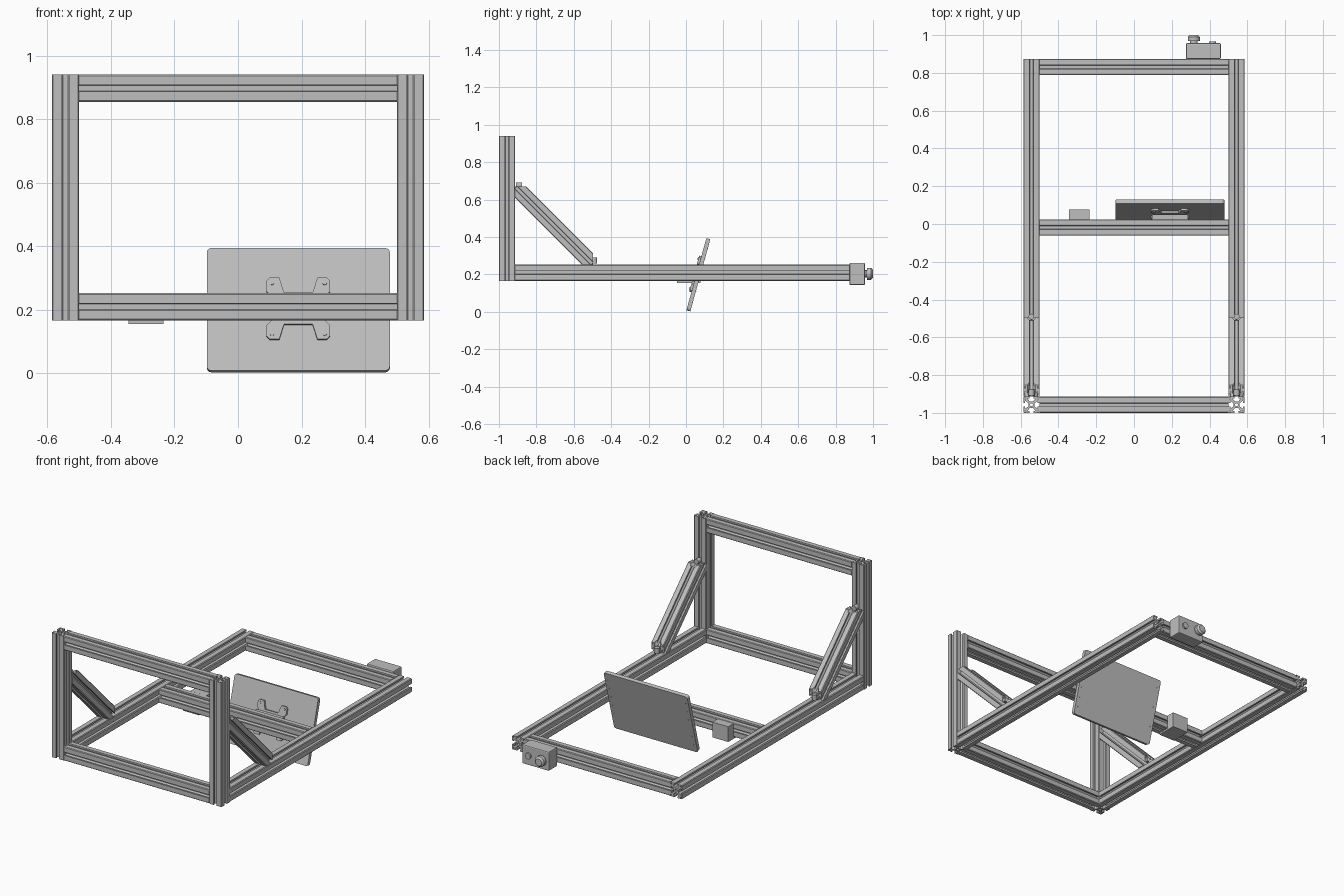
import bpy, bmesh, math
from mathutils import Matrix, Vector

cube = bpy.data.objects.get("Cube")
if cube:
    bpy.data.objects.remove(cube, do_unlink=True)

scene = bpy.context.scene
grey = bpy.data.materials.new("aluminium grey")
grey.use_nodes = True
grey.diffuse_color = (0.52, 0.52, 0.52, 1)
grey.node_tree.nodes["Principled BSDF"].inputs["Base Color"].default_value = grey.diffuse_color

A = 0.043               # half width of a beam
LOW, HIGH = 0.209, 0.897  # centre heights of lower and upper beams
SIDE = 0.543            # x of the side rails
FRONT, REAR = -0.957, 0.831


def add_mesh(name, mesh, matrix=Matrix()):
    mesh.materials.clear()
    mesh.materials.append(grey)
    ob = bpy.data.objects.new(name, mesh)
    scene.collection.objects.link(ob)
    ob.matrix_world = matrix
    return ob


def extrude_outline(loops, depth):
    """Solid from closed outlines (inner ones are holes), centred along z."""
    curve = bpy.data.curves.new("outline", 'CURVE')
    curve.dimensions, curve.fill_mode, curve.extrude = '2D', 'BOTH', depth / 2
    for pts in loops:
        s = curve.splines.new('POLY')
        s.points.add(len(pts) - 1)
        for p, q in zip(s.points, pts):
            p.co = (q[0], q[1], 0, 1)
        s.use_cyclic_u = True
    tmp = bpy.data.objects.new("outline", curve)
    scene.collection.objects.link(tmp)
    bpy.context.view_layer.update()
    mesh = bpy.data.meshes.new_from_object(tmp.evaluated_get(bpy.context.evaluated_depsgraph_get()))
    bpy.data.objects.remove(tmp, do_unlink=True)
    bm = bmesh.new()
    bm.from_mesh(mesh)
    bmesh.ops.remove_doubles(bm, verts=bm.verts, dist=1e-5)
    bmesh.ops.recalc_face_normals(bm, faces=bm.faces)
    for f in bm.faces:
        f.smooth = False
    bm.to_mesh(mesh)
    bm.free()
    return mesh


def slot_profile():
    """T-slot section: one quarter repeated four times, with hollow core and corners."""
    half = [(.016, .008), (.033, .021), (.033, .0105), (A, .0105), (A, .039)]
    quarter = half + [(y, x) for x, y in reversed(half)]
    hole = [(.031, .031), (.038, .031), (.038, .038), (.031, .038)]
    outer, corners = [], []
    for k in range(4):
        turn = Matrix.Rotation(k * math.pi / 2, 2)
        outer += [turn @ Vector(p) for p in quarter]
        corners.append([turn @ Vector(p) for p in hole])
    core = [(.008 * math.cos(i * math.pi / 6), .008 * math.sin(i * math.pi / 6)) for i in range(12)]
    return [outer, core] + corners


PROFILE = slot_profile()


def beam(name, start, end, miter=0):
    start, end = Vector(start), Vector(end)
    z = (end - start).normalized()
    x = Vector((0, 1, 0)) if abs(z.x) > 0.5 else Vector((1, 0, 0))
    y = z.cross(x)
    mesh = extrude_outline(PROFILE, (end - start).length)
    for v in mesh.vertices:
        v.co.z -= math.copysign(miter * v.co.y, v.co.z)
    rot = Matrix((x, y, z)).transposed().to_4x4()
    return add_mesh(name, mesh, Matrix.Translation((start + end) / 2) @ rot)


def box(name, lo, hi, bevel=0, matrix=Matrix()):
    lo, hi = Vector(lo), Vector(hi)
    bm = bmesh.new()
    bmesh.ops.create_cube(bm, size=1)
    bmesh.ops.scale(bm, vec=hi - lo, verts=bm.verts)
    bmesh.ops.translate(bm, vec=(lo + hi) / 2, verts=bm.verts)
    if bevel:
        bmesh.ops.bevel(bm, geom=bm.edges[:], offset=bevel, segments=2, affect='EDGES', profile=0.5)
    mesh = bpy.data.meshes.new(name)
    bm.to_mesh(mesh)
    bm.free()
    return add_mesh(name, mesh, matrix)


def rod(name, start, end, r, r2=None, sides=24, matrix=Matrix()):
    start, end = Vector(start), Vector(end)
    bm = bmesh.new()
    bmesh.ops.create_cone(bm, cap_ends=True, segments=sides, radius1=r,
                          radius2=r if r2 is None else r2, depth=(end - start).length)
    for f in bm.faces:
        f.smooth = len(f.verts) == 4 and sides > 8
    for e in bm.edges:
        e.smooth = all(f.smooth for f in e.link_faces)
    mesh = bpy.data.meshes.new(name)
    bm.to_mesh(mesh)
    bm.free()
    place = Matrix.Translation((start + end) / 2) @ (end - start).to_track_quat('Z', 'Y').to_matrix().to_4x4()
    return add_mesh(name, mesh, matrix @ place)


def bore(ob, start, end, r):
    """Cut a round hole and keep the result as a plain mesh."""
    cutter = rod("cutter", start, end, r)
    mod = ob.modifiers.new("bore", 'BOOLEAN')
    mod.operation, mod.solver, mod.object = 'DIFFERENCE', 'EXACT', cutter
    bpy.context.view_layer.update()
    mesh = bpy.data.meshes.new_from_object(ob.evaluated_get(bpy.context.evaluated_depsgraph_get()))
    ob.modifiers.clear()
    ob.data = mesh
    mesh.materials.clear()
    mesh.materials.append(grey)
    bpy.data.objects.remove(cutter, do_unlink=True)


# Frame sides: uprights, long rails and mitred braces with bolts
for side, sx in (("left", SIDE), ("right", -SIDE)):
    beam(side + "_upright", (sx, FRONT, LOW - A), (sx, FRONT, HIGH + A))
    beam(side + "_rail", (sx, FRONT + A, LOW), (sx, REAR + A, LOW))
    wall, floor = FRONT + A, LOW + A
    brace = beam(side + "_brace", (sx, wall, floor + .418), (sx, wall + .418, floor), miter=1)
    by, bz = wall + .424, floor + .424
    bore(brace, (sx, by, floor + .022), (sx, by, floor + .15), .022)
    bore(brace, (sx, wall + .022, bz), (sx, wall + .15, bz), .022)
    rod(side + "_lower_bolt", (sx, by, floor + .005), (sx, by, floor + .038), .015)
    rod(side + "_upper_bolt", (sx, wall + .005, bz), (sx, wall + .038, bz), .015)

# Cross beams
for name, y, z in (("front_lower_beam", FRONT, LOW), ("front_upper_beam", FRONT, HIGH),
                   ("middle_beam", -.019, LOW), ("rear_beam", REAR, LOW)):
    beam(name, (A - SIDE, y, z), (SIDE - A, y, z))

# Tilted display; local z points to the frame's front, local y up
tilt = Matrix.Translation((.19, .066, .198)) @ Matrix.Rotation(math.radians(90 - 15.5), 4, 'X')
W, H, T = .288, .2, .011
corner = []
for k, (cx, cy) in enumerate(((1, 1), (-1, 1), (-1, -1), (1, -1))):
    for i in range(5):
        a = (k + i / 4) * math.pi / 2
        corner.append((cx * (W - .014) + .014 * math.cos(a), cy * (H - .014) + .014 * math.sin(a)))
add_mesh("display_panel", extrude_outline([corner], 2 * T), tilt)
for sx in (-1, 1):
    for i in range(6):
        y = -.15 + i * .06
        rod("display_stud", (sx * .268, y, -T - .002), (sx * .268, y, -T), .003, sides=8, matrix=tilt)

# Mounting plate with four tabs, its screws and the block on the beam
tab = [(.045, .052), (.06, .1), (.09, .1), (.1, .09), (.1, .055), (.085, .04)]
plate = tab + [(x, -y) for x, y in reversed(tab)]
plate += [(-x, -y) for x, y in plate]
add_mesh("mount_plate", extrude_outline([plate], .012), tilt @ Matrix.Translation((0, 0, T + .006)))
for sx in (-1, 1):
    for sy in (-1, 1):
        rod("mount_screw", (sx * .083, sy * .083, T), (sx * .083, sy * .083, T + .016), .007, sides=12, matrix=tilt)
box("mount_block", (.095, .024, .168), (.285, .05, .245))

# Sensor box behind the middle beam, with its foot plate
box("sensor_box", (-.345, .024, .155), (-.235, .077, .25))
box("sensor_foot", (-.345, -.048, .155), (-.235, .024, .166))

# Control box with a mushroom button and a small button
box("control_box", (.275, .874, .143), (.46, .957, .262), bevel=.006)
rod("button_neck", (.317, .957, .203), (.317, .972, .203), .02)
rod("button_cap", (.317, .968, .203), (.317, .99, .203), .032)
rod("button_dome", (.317, .99, .203), (.317, 1.0, .203), .032, .022)
rod("small_button", (.415, .957, .203), (.415, .967, .203), .019)
